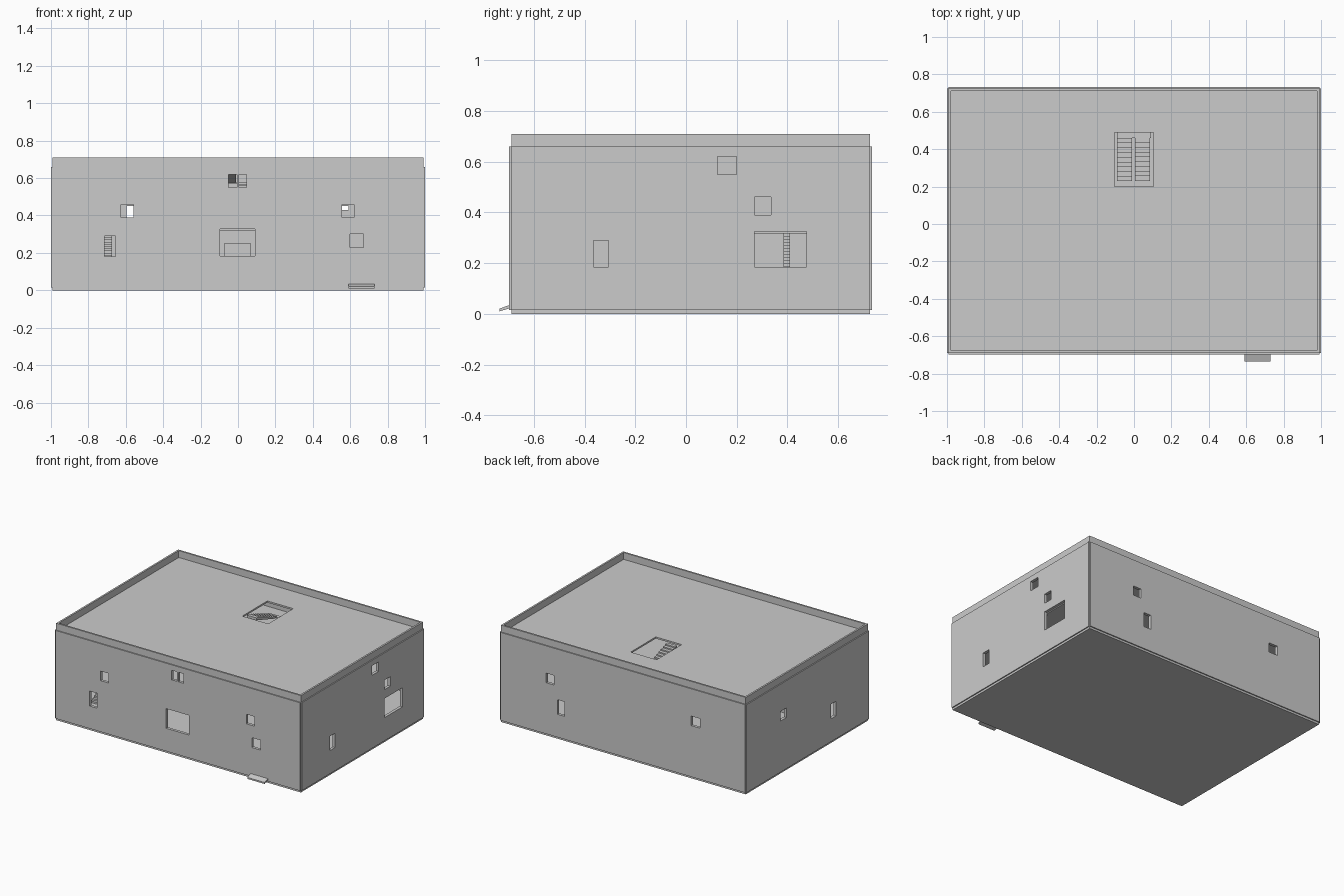
import bpy, bmesh
from mathutils import Matrix, Vector

if "Cube" in bpy.data.objects:
    bpy.data.objects.remove(bpy.data.objects["Cube"])


def boxes(name, items):
    """One object made of axis-aligned boxes (x0, x1, y0, y1, z0, z1)."""
    bm = bmesh.new()
    for x0, x1, y0, y1, z0, z1 in items:
        c = Vector(((x0 + x1) / 2, (y0 + y1) / 2, (z0 + z1) / 2))
        s = Matrix.Diagonal((x1 - x0, y1 - y0, z1 - z0, 1))
        bmesh.ops.create_cube(bm, size=1, matrix=Matrix.Translation(c) @ s)
    me = bpy.data.meshes.new(name)
    bm.to_mesh(me)
    bm.free()
    ob = bpy.data.objects.new(name, me)
    bpy.context.collection.objects.link(ob)
    return ob


def cut(ob, cutter):
    m = ob.modifiers.new("openings", 'BOOLEAN')
    m.operation, m.solver, m.object = 'DIFFERENCE', 'EXACT', cutter


def prism(name, pts, axis, a, b):
    """Extrude a profile (horizontal, z) along x or y from a to b."""
    bm = bmesh.new()
    co = (lambda h, z: (a, h, z)) if axis == 'x' else (lambda h, z: (h, a, z))
    f = bm.faces.new([bm.verts.new(co(h, z)) for h, z in pts])
    ext = bmesh.ops.extrude_face_region(bm, geom=[f])
    d = Vector((b - a, 0, 0) if axis == 'x' else (0, b - a, 0))
    bmesh.ops.translate(bm, vec=d, verts=[v for v in ext['geom'] if isinstance(v, bmesh.types.BMVert)])
    bmesh.ops.recalc_face_normals(bm, faces=bm.faces)
    me = bpy.data.meshes.new(name)
    bm.to_mesh(me)
    bm.free()
    ob = bpy.data.objects.new(name, me)
    bpy.context.collection.objects.link(ob)
    return ob


def flight(name, axis, a, b, h0, h1, z0, z1, n=9):
    """Stepped flight rising from h0 to h1 with a sloping soffit."""
    dh, dz = (h1 - h0) / n, (z1 - z0) / n
    pts = [(h0, z0)]
    for i in range(n):
        pts += [(h0 + i * dh, z0 + (i + 1) * dz), (h0 + (i + 1) * dh, z0 + (i + 1) * dz)]
    pts += [(h1, z1 - dz - 0.008), (h0 + dh, z0 - 0.001)]
    return prism(name, pts, axis, a, b)


# Main dimensions
Y0, Y1 = -0.697, 0.733
E, T = 0.008, 0.013                      # cladding and wall thickness
xi, yi0, yi1 = 1 - E, Y0 + E, Y1 - E      # outer faces of the structural wall
LEVELS = [0.165, 0.33, 0.495, 0.66]

# Window openings per side: (start, end, bottom, top)
front = [(-0.05, -0.005, 0.55, 0.62), (0.005, 0.045, 0.55, 0.62),
         (-0.625, -0.56, 0.39, 0.46), (0.555, 0.62, 0.39, 0.46),
         (-0.715, -0.655, 0.18, 0.29), (-0.095, 0.09, 0.183, 0.327), (0.60, 0.67, 0.228, 0.30)]
back = [(0.555, 0.62, 0.39, 0.46), (0.47, 0.53, 0.183, 0.29), (-0.625, -0.555, 0.39, 0.46)]
right = [(0.125, 0.20, 0.55, 0.62), (0.27, 0.335, 0.39, 0.46),
         (0.27, 0.475, 0.185, 0.325), (-0.365, -0.305, 0.185, 0.29)]
left = [(0.265, 0.335, 0.39, 0.46), (-0.31, -0.25, 0.183, 0.29)]
D = 0.05
cutter = boxes("window_cutter",
               [(a, b, Y0 - D, Y0 + D, c, d) for a, b, c, d in front]
               + [(a, b, Y1 - D, Y1 + D, c, d) for a, b, c, d in back]
               + [(1 - D, 1 + D, a, b, c, d) for a, b, c, d in right]
               + [(-1 - D, -1 + D, a, b, c, d) for a, b, c, d in left])
cutter.hide_render = True
cutter.hide_set(True)

# Structural walls rising into the parapet
for name, b in {"front_wall": (-xi, xi, yi0, yi0 + T), "back_wall": (-xi, xi, yi1 - T, yi1),
                "left_wall": (-xi, -xi + T, yi0 + T, yi1 - T),
                "right_wall": (xi - T, xi, yi0 + T, yi1 - T)}.items():
    cut(boxes(name, [b + (0, 0.71)]), cutter)

# Outer cladding panels, notched at the corners
for name, b in {"front_cladding": (-xi, xi, Y0, yi0), "back_cladding": (-xi, xi, yi1, Y1),
                "left_cladding": (-1, -xi, yi0, yi1), "right_cladding": (xi, 1, yi0, yi1)}.items():
    cut(boxes(name, [b + (0.015, 0.66)]), cutter)

# Floors and roof, each with the stairwell opening
X, F, B = xi - T, yi0 + T, yi1 - T
boxes("ground_floor", [(-X, X, F, B, 0, 0.015)])
hx, hy0, hy1 = 0.105, 0.20, 0.49
for i, z in enumerate(LEVELS):
    boxes("roof_slab" if i == 3 else f"floor_slab_{i + 1}",
          [(-X, -hx, F, B, z - 0.012, z), (hx, X, F, B, z - 0.012, z),
           (-hx, hx, F, hy0, z - 0.012, z), (-hx, hx, hy1, B, z - 0.012, z)])

# Switchback stairs through the stairwell
for i, z in enumerate(LEVELS):
    zb = LEVELS[i - 1] if i else 0.015
    mid = (zb + z) / 2
    flight(f"lower_flight_{i + 1}", 'x', 0.005, 0.085, 0.23, 0.46, zb, mid)
    boxes(f"half_landing_{i + 1}", [(-0.09, 0.09, 0.46, 0.488, mid - 0.01, mid)])
    flight(f"upper_flight_{i + 1}", 'x', -0.09, -0.01, 0.46, 0.23, mid, z)

# Secondary stairs seen through the side windows
flight("front_left_stair", 'x', -0.76, -0.675, -0.62, -0.36, 0.165, 0.33, 14)
flight("right_side_stair", 'y', 0.385, 0.41, 0.85, 0.55, 0.165, 0.33, 14)

# Interior partitions with door openings on the middle floor
boxes("first_floor_partitions", [(-X, X, 0.10, 0.11, 0.165, 0.318), (0.2, 0.21, F, 0.1, 0.165, 0.318),
                                 (0.2, 0.21, 0.11, B, 0.165, 0.318)])
boxes("middle_partition", [(-X, -0.595, 0.1, 0.11, 0.33, 0.483), (-0.595, -0.5, 0.1, 0.11, 0.45, 0.483),
                           (-0.5, 0.5, 0.1, 0.11, 0.33, 0.483), (0.5, 0.59, 0.1, 0.11, 0.33, 0.43),
                           (0.5, 0.59, 0.1, 0.11, 0.45, 0.483), (0.59, X, 0.1, 0.11, 0.33, 0.483)])
boxes("middle_cross_wall", [(0.2, 0.21, 0.11, B, 0.33, 0.483)])
boxes("hall_counter", [(-0.075, 0.07, -0.35, -0.25, 0.165, 0.25)])

# Sloping entrance ramp
prism("entrance_ramp", [(-0.735, 0.01), (-0.735, 0.021), (-0.69, 0.037), (-0.69, 0.024)], 'x', 0.59, 0.73)
